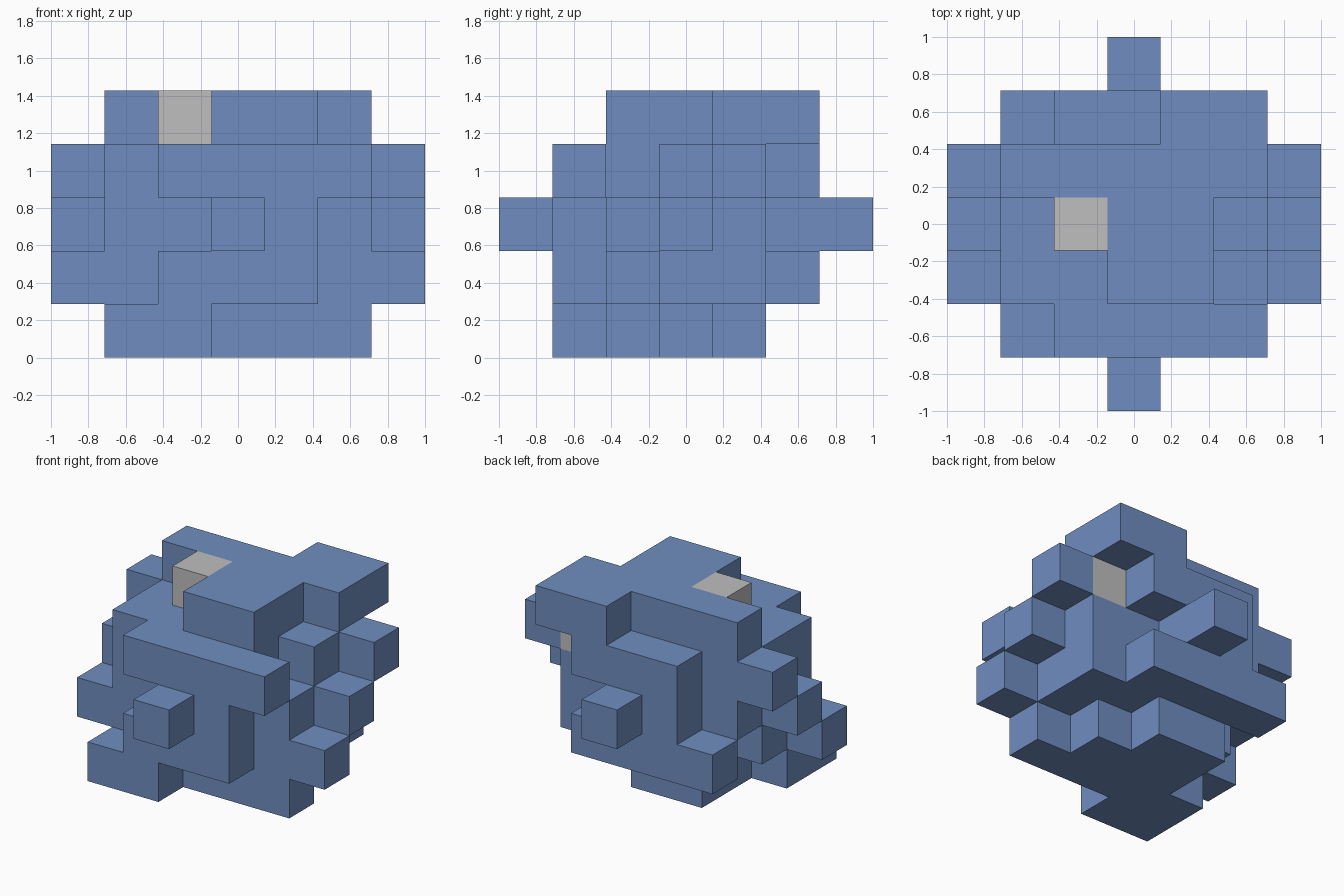
import bpy
import bmesh
from mathutils import Vector

default = bpy.data.objects.get("Cube")
if default:
    bpy.data.objects.remove(default, do_unlink=True)

UNIT = 2 / 7  # edge of one block

# Each layer, bottom to top: row from front to back -> first and last block from right to left
LAYERS = [
    {1: (1, 2), 2: (1, 5), 3: (2, 4), 4: (2, 3)},
    {1: (2, 4), 2: (0, 6), 3: (1, 5), 4: (2, 5), 5: (1, 4)},
    {0: (3, 3), 1: (3, 4), 2: (1, 5), 3: (0, 6), 4: (1, 5), 5: (2, 3), 6: (3, 3)},
    {1: (2, 5), 2: (1, 4), 3: (1, 5), 4: (0, 6), 5: (2, 4)},
    {2: (3, 4), 3: (2, 4), 4: (1, 5), 5: (4, 5)},
]
GREY_BLOCKS = {"upper_grey_block": (2, 3, 4), "back_grey_block": (5, 4, 3)}


def make_material(name, rgb):
    mat = bpy.data.materials.new(name)
    mat.use_nodes = True
    color = (*rgb, 1)
    mat.diffuse_color = color
    bsdf = next(n for n in mat.node_tree.nodes if n.type == "BSDF_PRINCIPLED")
    bsdf.inputs["Base Color"].default_value = color
    return mat


def build_shell(name, cells, solid, material):
    """Make the outer faces of the given cells, skipping those hidden by neighbours."""
    bm = bmesh.new()
    for cell in cells:
        centre = Vector(cell) + Vector((-3, -3, 0.5))
        for axis in range(3):
            for sign in (-1, 1):
                normal = Vector((0, 0, 0))
                normal[axis] = sign
                if tuple(int(c + n) for c, n in zip(cell, normal)) in solid:
                    continue
                u = Vector((0, 0, 0))
                u[(axis + 1) % 3] = 0.5
                v = normal.cross(u)
                middle = centre + normal / 2
                corners = (middle - u - v, middle + u - v, middle + u + v, middle - u + v)
                bm.faces.new([bm.verts.new(c * UNIT) for c in corners])
    bmesh.ops.remove_doubles(bm, verts=bm.verts, dist=0.001)
    mesh = bpy.data.meshes.new(name)
    bm.to_mesh(mesh)
    bm.free()
    mesh.materials.append(material)
    obj = bpy.data.objects.new(name, mesh)
    bpy.context.collection.objects.link(obj)


blue = make_material("soft_blue", (0.16, 0.27, 0.53))
grey = make_material("light_grey", (0.51, 0.52, 0.51))

solid = {
    (x, y, z)
    for z, rows in enumerate(LAYERS)
    for y, (first, last) in rows.items()
    for x in range(first, last + 1)
}

# Main blue body, then the grey blocks set into it
build_shell("block_body", sorted(solid - set(GREY_BLOCKS.values())), solid, blue)
for name, cell in GREY_BLOCKS.items():
    build_shell(name, [cell], solid, grey)
